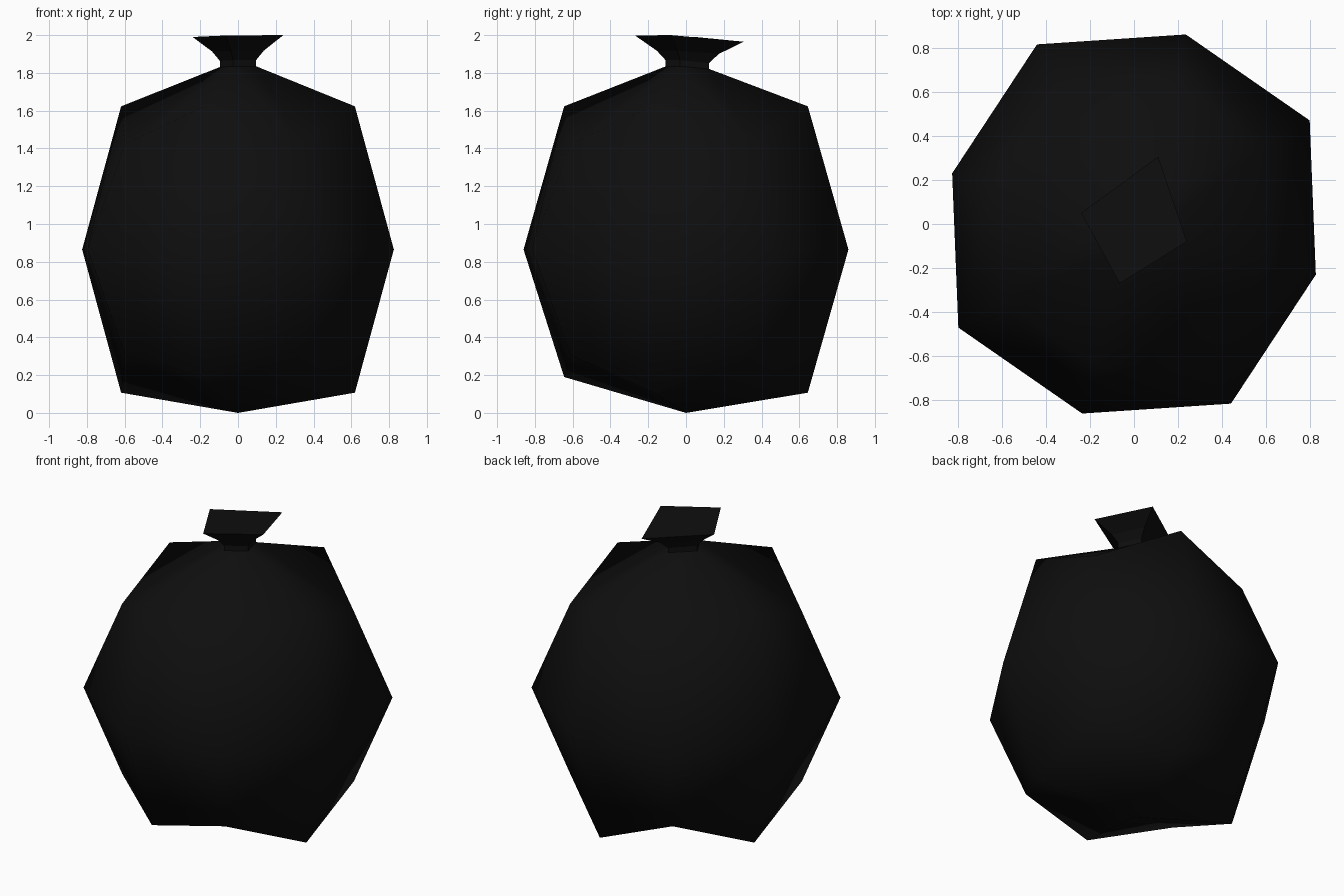
import bpy
import bmesh

cube = bpy.data.objects.get("Cube")
if cube:
    bpy.data.objects.remove(cube, do_unlink=True)

# Near-black plastic
plastic = bpy.data.materials.new("black plastic")
plastic.use_nodes = True
colour = (0.0045, 0.0045, 0.0045, 1)
plastic.diffuse_color = colour
plastic.node_tree.nodes["Principled BSDF"].inputs["Base Color"].default_value = colour


def make_object(name, bm, smooth):
    bmesh.ops.recalc_face_normals(bm, faces=bm.faces)
    mesh = bpy.data.meshes.new(name)
    bm.to_mesh(mesh)
    bm.free()
    mesh.materials.append(plastic)
    for face in mesh.polygons:
        face.use_smooth = smooth
    obj = bpy.data.objects.new(name, mesh)
    bpy.context.collection.objects.link(obj)
    return obj


def bridge(bm, low, high):
    n = len(low)
    for i in range(n):
        j = (i + 1) % n
        bm.faces.new((low[i], low[j], high[j], high[i]))


# Shared outlines: half of the belly octagon, mirrored through the centre,
# and the four corners of the flared neck opening
half = [(0.235, 0.86), (0.797, 0.47), (0.825, -0.23), (0.44, -0.815)]
belly = half + [(-x, -y) for x, y in half]
flare = [(0.11, 0.305, 1.965), (0.24, -0.08, 2.0),
         (-0.065, -0.27, 1.998), (-0.24, 0.05, 1.99)]


def neck_ring(bm, scale, z, tilt):
    return [bm.verts.new((x * scale, y * scale, z + (h - 2) * tilt))
            for x, y, h in flare]


BASE = (0.4, 1.835, 0.4)

# Body: three octagon rings, with alternate corners pulled toward the belly
bm = bmesh.new()
MIDDLE = 0.865


def body_ring(scale, side_height, corner_height):
    return [bm.verts.new((x * scale, y * scale,
                          MIDDLE + (corner_height if i % 2 else side_height)))
            for i, (x, y) in enumerate(belly)]


lower = body_ring(0.75, -0.758, -0.56)
lower[4].co.z = 0.19
middle = body_ring(1, 0, 0)
upper = body_ring(0.75, 0.758, 0.56)
bridge(bm, lower, middle)
bridge(bm, middle, upper)

# Pointed underside and shoulders, fanned around the corners
tip = bm.verts.new((0, 0, 0))
throat = neck_ring(bm, *BASE)
for i in range(8):
    bm.faces.new((tip, lower[i], lower[(i + 1) % 8]))
for i in range(4):
    side, corner, following = (upper[(2 * i + k) % 8] for k in range(3))
    a, b = throat[i], throat[(i + 1) % 4]
    bm.faces.new((a, side, corner))
    bm.faces.new((a, corner, b))
    bm.faces.new((b, corner, following))
make_object("bag_body", bm, True)

# Neck: pinched collar that flares to a tilted flat top
bm = bmesh.new()
rings = [neck_ring(bm, *level) for level in
         (BASE, (0.4, 1.868, 0.45), (0.57, 1.918, 0.5), (1, 2.0, 1))]
for low, high in zip(rings, rings[1:]):
    bridge(bm, low, high)
bm.faces.new(rings[-1])
make_object("tied_neck", bm, False)
